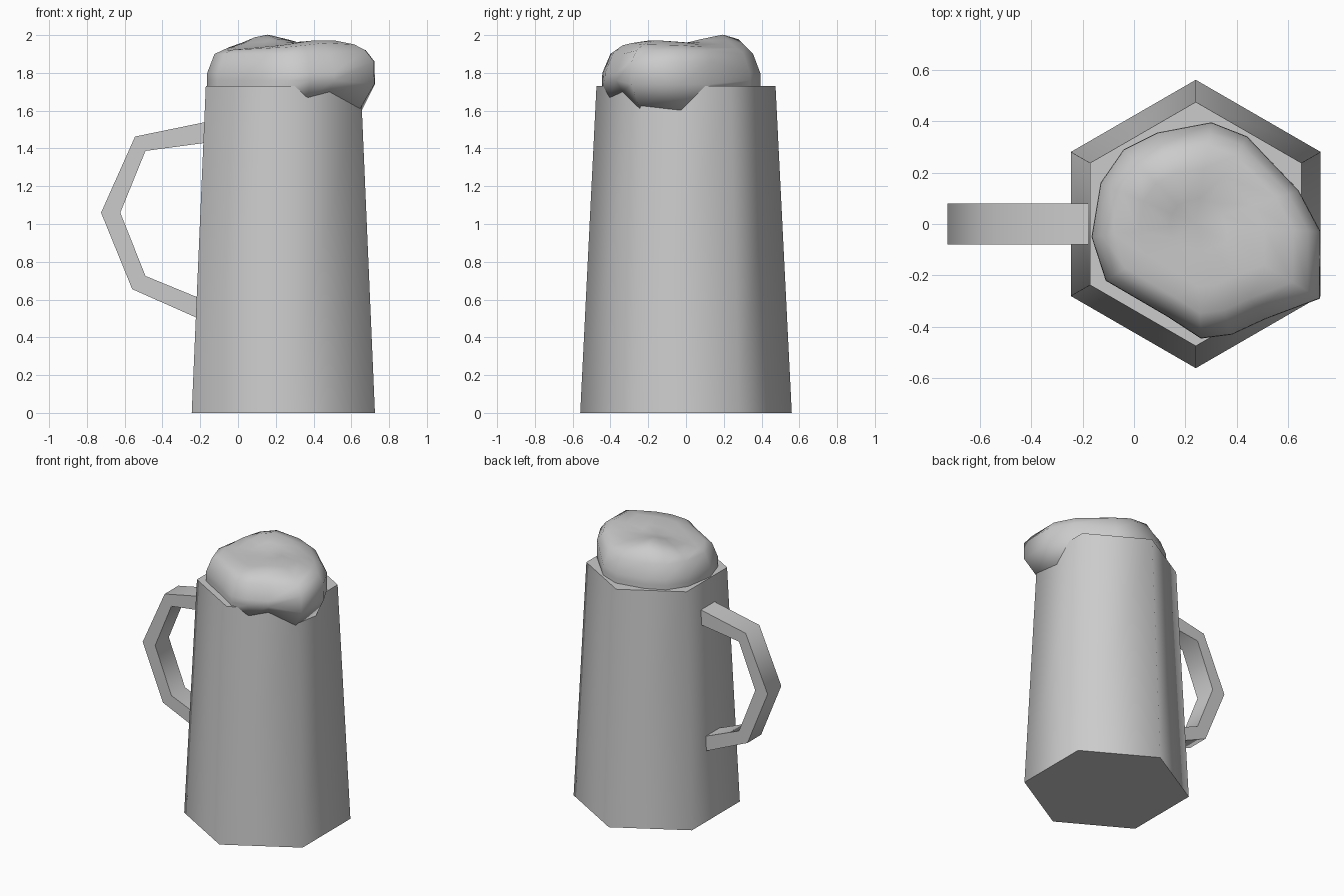
import bpy, math
from mathutils import Vector

if "Cube" in bpy.data.objects:
    bpy.data.objects.remove(bpy.data.objects["Cube"])

CX = 0.24  # axis of the mug body


def make(name, verts, faces, angle):
    me = bpy.data.meshes.new(name)
    me.from_pydata(verts, [], faces)
    me.update()
    ob = bpy.data.objects.new(name, me)
    bpy.context.collection.objects.link(ob)
    bpy.ops.object.select_all(action='DESELECT')
    ob.select_set(True)
    bpy.context.view_layer.objects.active = ob
    bpy.ops.object.mode_set(mode='EDIT')
    bpy.ops.mesh.select_all(action='SELECT')
    bpy.ops.mesh.normals_make_consistent(inside=False)
    bpy.ops.object.mode_set(mode='OBJECT')
    bpy.ops.object.shade_smooth_by_angle(angle=math.radians(angle))
    return ob


def loft(rings):
    """Quads between successive rings of equal length."""
    n = len(rings[0])
    verts = [v for r in rings for v in r]
    faces = [(k * n + i, k * n + (i + 1) % n, (k + 1) * n + (i + 1) % n, (k + 1) * n + i)
             for k in range(len(rings) - 1) for i in range(n)]
    return verts, faces


# mug body: tapered hexagon
def hexagon(r, z):
    return [(CX + r * math.cos(math.radians(30 + 60 * i)),
             r * math.sin(math.radians(30 + 60 * i)), z) for i in range(6)]


v, f = loft([hexagon(0.56, 0), hexagon(0.474, 1.73)])
make("mug_body", v, f + [tuple(range(6)), tuple(range(6, 12))], 65)

# handle: bent bar following an outer and an inner profile
outer = [(-0.17, 1.54), (-0.545, 1.463), (-0.725, 1.06), (-0.56, 0.655), (-0.21, 0.5)]
inner = [(-0.17, 1.43), (-0.49, 1.387), (-0.623, 1.06), (-0.49, 0.725), (-0.21, 0.61)]
w = 0.08
v, f = loft([[(a, -w, b), (a, w, b), (c, w, d), (c, -w, d)]
             for (a, b), (c, d) in zip(outer, inner)])
make("handle", v, f + [(0, 1, 2, 3), (16, 17, 18, 19)], 65)

# foam: outline columns (x, y, lower edge z), spilling over the front right corner
cols = [(0.725, -0.03, 1.60), (0.64, 0.13, 1.72), (0.44, 0.34, 1.72), (0.30, 0.395, 1.72),
        (0.09, 0.355, 1.72), (-0.04, 0.29, 1.72), (-0.13, 0.16, 1.72), (-0.165, -0.05, 1.72),
        (-0.11, -0.22, 1.72), (0.13, -0.36, 1.72), (0.26, -0.445, 1.72), (0.38, -0.43, 1.67),
        (0.51, -0.37, 1.70), (0.722, -0.29, 1.61)]


def wall_factor(x, y):
    # pulls a drip's lower edge back onto the hexagonal wall
    d = max((x - CX) * math.cos(math.radians(60 * i)) + y * math.sin(math.radians(60 * i))
            for i in range(6))
    return min(1, 0.415 / d)


def bump(x, y, px, py, s):
    return math.exp(-((x - px) ** 2 + (y - py) ** 2) / s ** 2)


def top_z(x, y):
    return 1.925 + 0.075 * bump(x, y, 0.155, 0.195, 0.17) + 0.05 * bump(x, y, 0.45, -0.15, 0.26)


def ring(s, zf):
    pts = []
    for x, y, z in cols:
        px, py = CX + (x - CX) * s, y * s
        pts.append((px, py, zf(px, py)))
    return pts


low = []
for x, y, z in cols:
    s = wall_factor(x, y)
    low.append((CX + (x - CX) * s, y * s, z))
rings = [low,
         ring(1.0, lambda x, y: 1.74 + 0.02 * (x < 0.6)),
         ring(0.995, lambda x, y: 1.80 + 0.06 * (x > 0.6)),
         ring(0.9, lambda x, y: 1.90 + 0.02 * (x > 0.5)),
         ring(0.78, lambda x, y: top_z(x, y) - 0.005),
         ring(0.55, top_z),
         ring(0.25, top_z)]
v, f = loft(rings)
n = len(cols)
v.append((CX, 0, top_z(CX, 0)))
last = (len(rings) - 1) * n
f += [(last + i, last + (i + 1) % n, len(v) - 1) for i in range(n)]
v.append((CX, 0, 1.70))
f += [(i, (i + 1) % n, len(v) - 1) for i in range(n)]
make("foam", v, f, 75)
